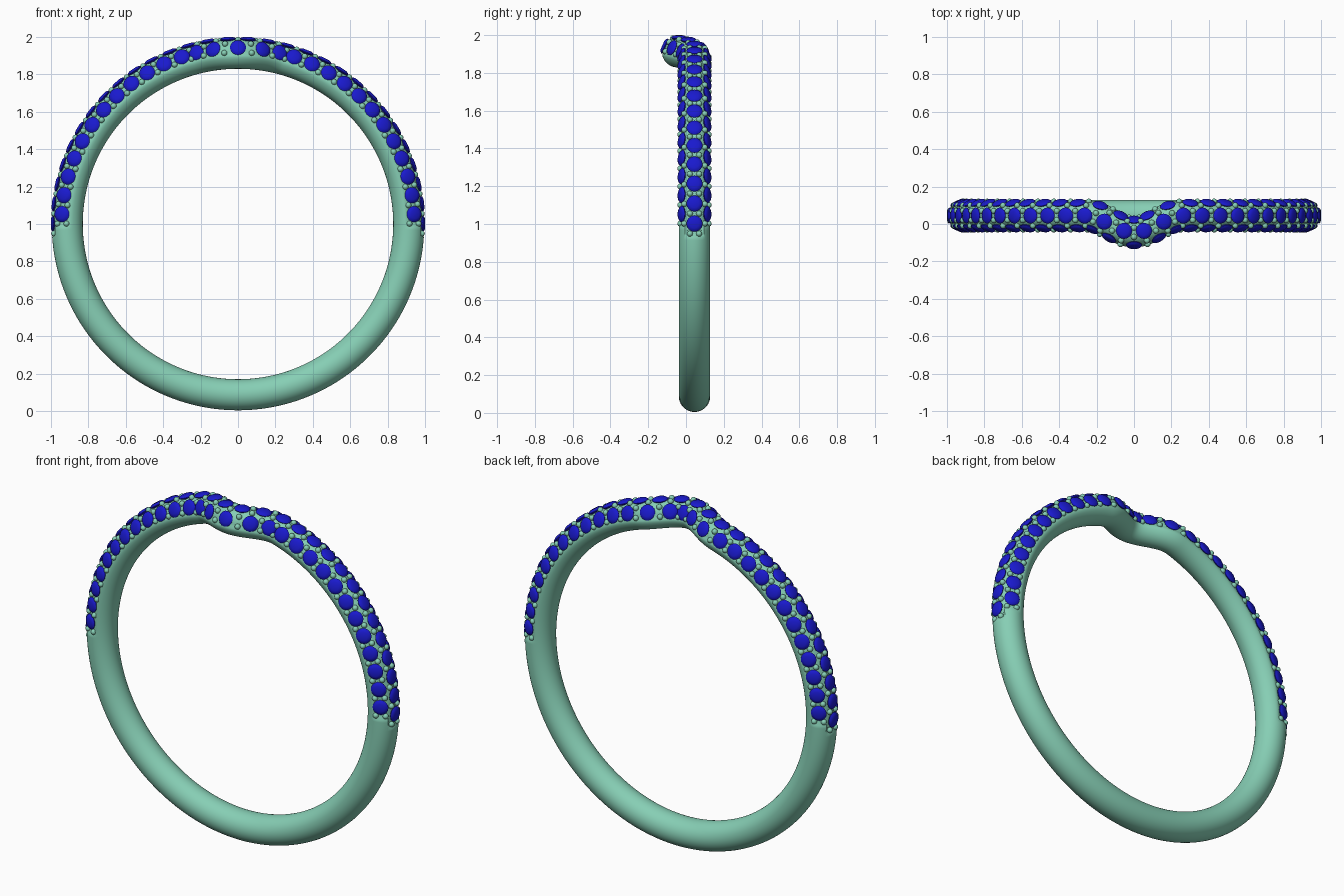
import bpy, bmesh
from math import sin, cos, pi, radians, degrees
from mathutils import Vector, Matrix

if "Cube" in bpy.data.objects:
    bpy.data.objects.remove(bpy.data.objects["Cube"])

R, A = 0.912, 0.083          # ring centreline radius, band section radius
PITCH = radians(6.2)         # angular spacing of the stones
SIDE = radians(66)           # how far the side rows wrap around the section


def material(name, col):
    m = bpy.data.materials.new(name)
    m.diffuse_color = col
    m.use_nodes = True
    m.node_tree.nodes["Principled BSDF"].inputs["Base Color"].default_value = m.diffuse_color
    return m


metal = material("mint_metal", (0.24, 0.62, 0.46, 1))
blue = material("blue_stone", (0.01, 0.01, 0.62, 1))


def path(t):
    # circle with a wave towards the front at the crown (t = 0 is the top)
    x = R * sin(t)
    dip = 0.09 * cos(pi * x / 0.5) ** 2 if abs(x) < 0.25 and cos(t) > 0 else 0
    return Vector((x, 0.045 - dip, 1 + R * cos(t)))


def frame(t):
    tangent = (path(t + 0.01) - path(t - 0.01)).normalized()
    out = Vector((sin(t), 0, cos(t)))
    return path(t), tangent, out, tangent.cross(out).normalized()


def place(t, phi, r):
    # matrix on the band surface with local z pointing outwards
    c, tangent, out, side = frame(t)
    n = out * cos(phi) + side * sin(phi)
    m = Matrix((tangent, n.cross(tangent), n)).transposed().to_4x4()
    m.translation = c + n * r
    return m


def finish(bm, name, mat, angle):
    bmesh.ops.recalc_face_normals(bm, faces=bm.faces)
    me = bpy.data.meshes.new(name)
    bm.to_mesh(me)
    bm.free()
    ob = bpy.data.objects.new(name, me)
    bpy.context.collection.objects.link(ob)
    me.materials.append(mat)
    bpy.ops.object.select_all(action='DESELECT')
    ob.select_set(True)
    bpy.context.view_layer.objects.active = ob
    bpy.ops.object.shade_smooth_by_angle(angle=radians(angle))


# Band: round section swept along the path, recessed under the stones
def section_radius(t, phi):
    a, p = abs(degrees(t)), abs(degrees(phi))
    end = 93.6 if p < 32 else 90.4
    if a > end or p > 100:
        return A
    return 0.072 + (A - 0.072) * max(0, (p - 88) / 12)


NT, NP = 360, 48
bm = bmesh.new()
rings = []
for i in range(NT):
    t = -pi + 2 * pi * i / NT
    rings.append([bm.verts.new(place(t, phi, section_radius(t, phi)).translation)
                  for phi in (-pi + 2 * pi * j / NP for j in range(NP))])
for i in range(NT):
    a, b = rings[i], rings[(i + 1) % NT]
    for j in range(NP):
        k = (j + 1) % NP
        bm.faces.new((a[j], a[k], b[k], b[j]))
finish(bm, "band", metal, 35)


# Faceted round stone: culet, girdle, crown and table
def add_stone(bm, m, r=0.043):
    n = 16
    loops = [[bm.verts.new(m @ Vector((q * r * cos(2 * pi * i / n), q * r * sin(2 * pi * i / n), z)))
              for i in range(n)] for q, z in ((0.97, -0.003), (1, 0), (0.84, 0.007), (0.55, 0.012))]
    for a, b in zip(loops, loops[1:]):
        for i in range(n):
            bm.faces.new((a[i], a[(i + 1) % n], b[(i + 1) % n], b[i]))
    bm.faces.new(loops[-1])
    tip = bm.verts.new(m @ Vector((0, 0, -0.03)))
    for i in range(n):
        bm.faces.new((loops[0][(i + 1) % n], loops[0][i], tip))


bm = bmesh.new()
for k in range(-15, 15):
    add_stone(bm, place((k + 0.5) * PITCH, 0, 0.076))
finish(bm, "centre_stones", blue, 30)
for name, s in (("front_stones", 1), ("back_stones", -1)):
    bm = bmesh.new()
    for k in range(-14, 15):
        add_stone(bm, place(k * PITCH, s * SIDE, 0.075))
    finish(bm, name, blue, 30)

# Setting beads: pairs in every gap between neighbouring stones
bm = bmesh.new()


def bead(t, phi, r=0.016):
    bmesh.ops.create_uvsphere(bm, u_segments=12, v_segments=8, radius=r,
                              matrix=place(t, phi, 0.075))


for s in (-1, 1):
    for k in range(-15, 16):
        bead(k * PITCH, s * radians(19))
    for k in range(-15, 15):
        bead((k + 0.5) * PITCH, s * radians(46))
        bead((k + 0.5) * PITCH, s * radians(87))
finish(bm, "setting_beads", metal, 60)
